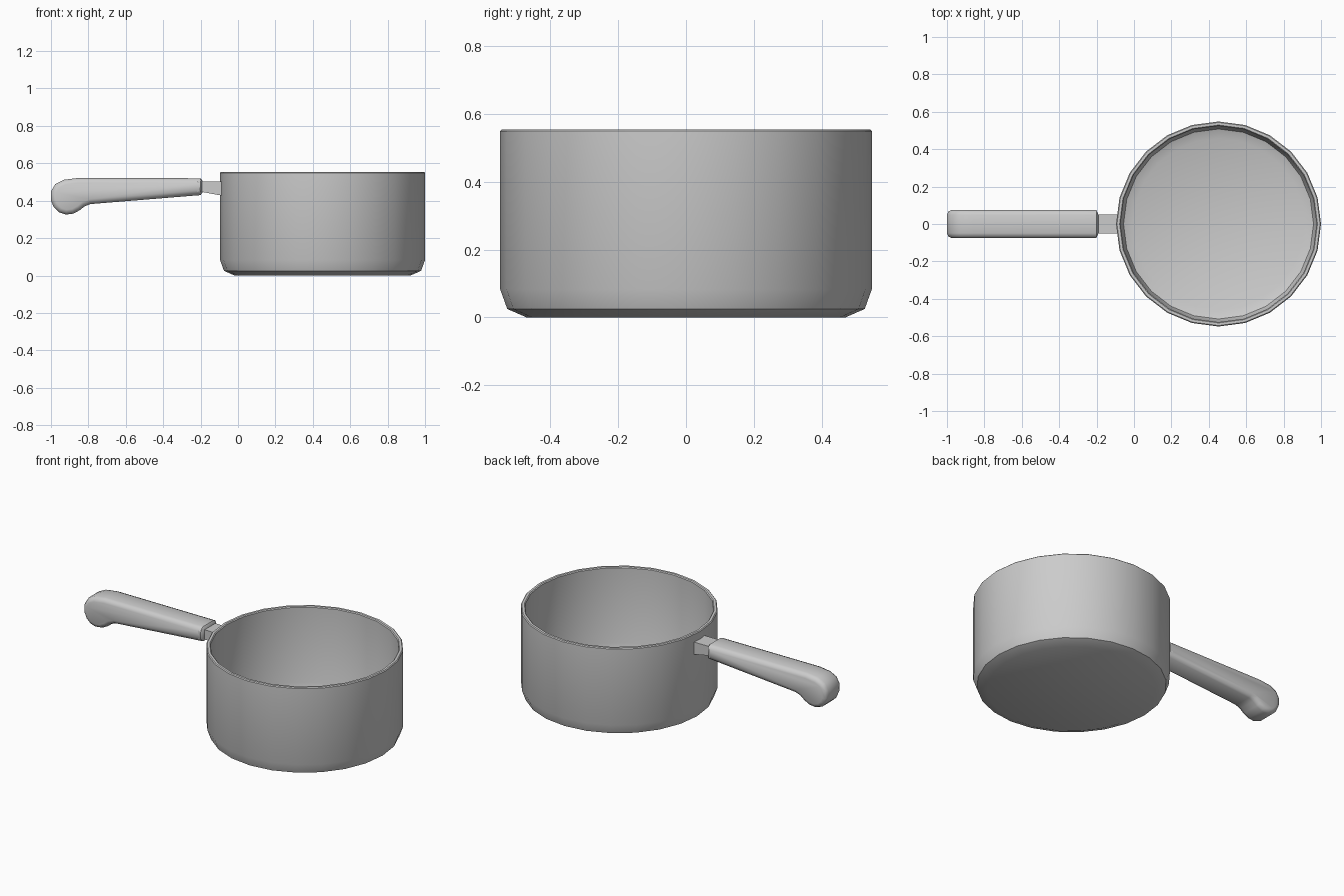
import bpy, bmesh, math
from mathutils import Matrix

if "Cube" in bpy.data.objects:
    bpy.data.objects.remove(bpy.data.objects["Cube"])


def finish(name, bm, angle):
    bmesh.ops.recalc_face_normals(bm, faces=bm.faces)
    mesh = bpy.data.meshes.new(name)
    bm.to_mesh(mesh)
    bm.free()
    obj = bpy.data.objects.new(name, mesh)
    bpy.context.collection.objects.link(obj)
    bpy.ops.object.select_all(action='DESELECT')
    obj.select_set(True)
    bpy.context.view_layer.objects.active = obj
    bpy.ops.object.shade_smooth_by_angle(angle=math.radians(angle))
    return obj


def lathe(name, profile, centre_x, sides=24, angle=40):
    """Open (radius, z) profile turned into rings, capped at both ends."""
    bm = bmesh.new()
    rings = []
    for r, z in profile:
        rings.append([bm.verts.new((centre_x + r * math.cos(i * math.tau / sides),
                                    r * math.sin(i * math.tau / sides), z))
                      for i in range(sides)])
    for a, b in zip(rings, rings[1:]):
        for i in range(sides):
            j = (i + 1) % sides
            bm.faces.new((a[i], a[j], b[j], b[i]))
    bm.faces.new(rings[0])
    bm.faces.new(rings[-1])
    return finish(name, bm, angle)


def slab(name, outline, half_width, bevel=0.0):
    """(x, z) outline in layers across y; the side layers are inset for rounded edges."""
    layers = [(-half_width, bevel), (-half_width + bevel * 0.3, bevel * 0.3),
              (-half_width + bevel, 0), (half_width - bevel, 0),
              (half_width - bevel * 0.3, bevel * 0.3), (half_width, bevel)]
    if not bevel:
        layers = [(-half_width, 0), (half_width, 0)]
    n = len(outline)

    def inset(i, d):
        (x0, z0), (x, z), (x1, z1) = outline[i - 1], outline[i], outline[(i + 1) % n]
        tx, tz = x1 - x0, z1 - z0
        length = math.hypot(tx, tz)
        return x + d * tz / length, z - d * tx / length

    bm = bmesh.new()
    rings = []
    for y, d in layers:
        pts = [inset(i, d) for i in range(n)]
        rings.append([bm.verts.new((x, y, z)) for x, z in pts])
    for a, b in zip(rings, rings[1:]):
        for i in range(n):
            j = (i + 1) % n
            bm.faces.new((a[i], a[j], b[j], b[i]))
    bm.faces.new(rings[0])
    bm.faces.new(rings[-1])
    return finish(name, bm, 50)


# Pot: outside from the base up, over the rim, down the inside to the floor
lathe("pot", [(0.47, 0), (0.527, 0.025), (0.548, 0.083), (0.548, 0.549),
              (0.543, 0.554), (0.529, 0.554), (0.524, 0.549), (0.524, 0.09),
              (0.508, 0.045), (0.458, 0.025)], 0.452)

# Handle: tapered grip ending in a drooping knob (outline runs clockwise)
slab("handle", [(-0.2, 0.52), (-0.19, 0.507), (-0.19, 0.443), (-0.2, 0.43),
                (-0.79, 0.382), (-0.82, 0.37), (-0.845, 0.35), (-0.88, 0.331),
                (-0.92, 0.326), (-0.957, 0.338), (-0.985, 0.365), (-1.0, 0.4),
                (-1.0, 0.45), (-0.977, 0.489), (-0.93, 0.512), (-0.86, 0.521)],
     0.075, 0.026)

# Neck joining handle and pot wall
slab("neck", [(-0.22, 0.503), (-0.08, 0.503), (-0.08, 0.426), (-0.22, 0.452)], 0.052)
